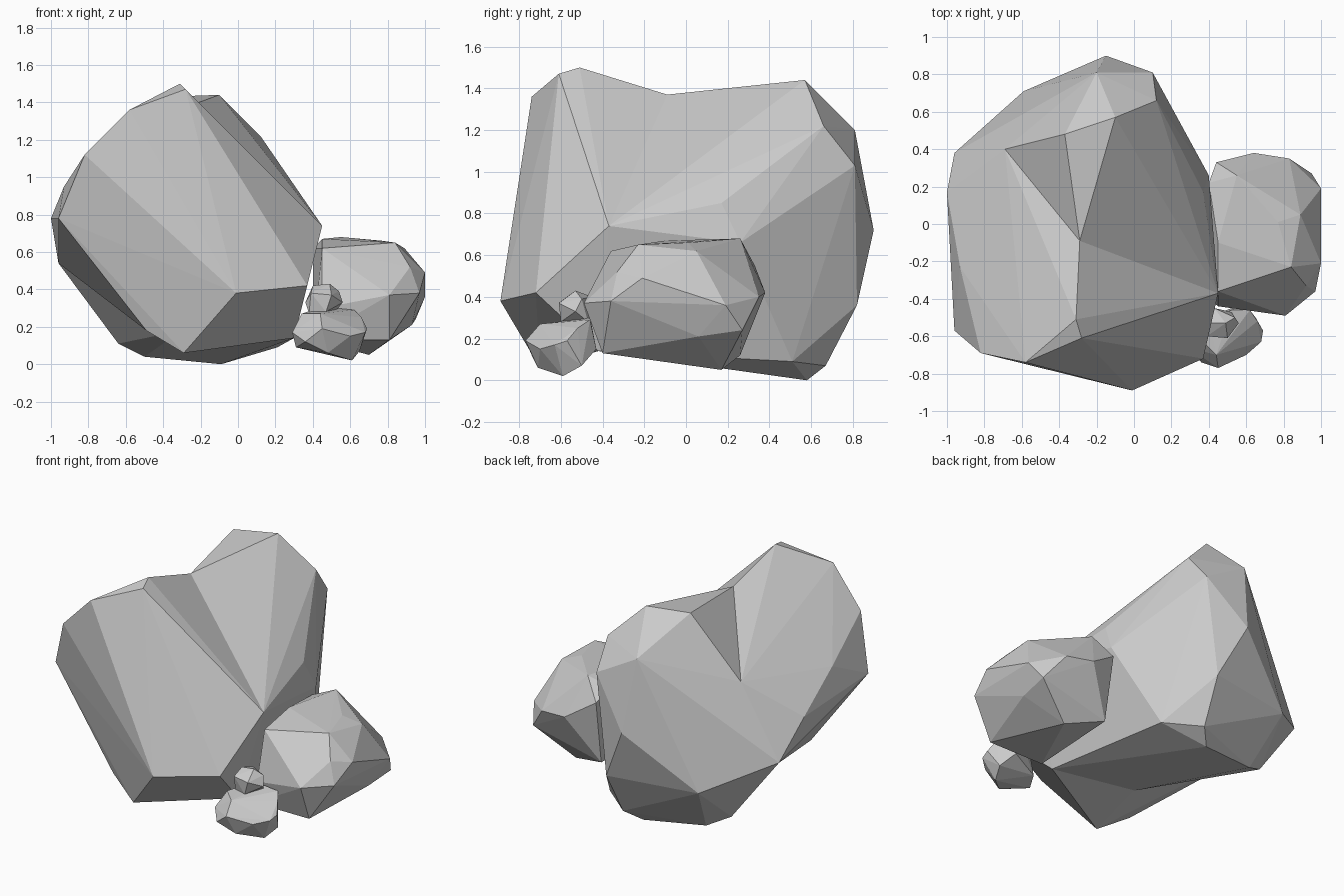
import bpy, bmesh


def rock(name, pts):
    """Flat-faced stone: the convex hull of its corner points."""
    bm = bmesh.new()
    for p in pts:
        bm.verts.new(p)
    res = bmesh.ops.convex_hull(bm, input=bm.verts[:])
    junk = {e for e in res["geom_interior"] + res["geom_unused"]
            if isinstance(e, bmesh.types.BMVert)}
    bmesh.ops.delete(bm, geom=list(junk), context='VERTS')
    bmesh.ops.recalc_face_normals(bm, faces=bm.faces[:])
    me = bpy.data.meshes.new(name)
    bm.to_mesh(me)
    bm.free()
    ob = bpy.data.objects.new(name, me)
    bpy.context.collection.objects.link(ob)
    return ob


def merge(a, b):
    """Boolean union of b into a."""
    m = a.modifiers.new("union", 'BOOLEAN')
    m.operation = 'UNION'
    m.solver = 'EXACT'
    m.object = b
    bpy.context.view_layer.objects.active = a
    bpy.ops.object.modifier_apply(modifier=m.name)
    bpy.data.objects.remove(b)


# boulder: two lobes sharing the top valley and the underside recess
valley = [(.45, -.37, .74), (-.29, -.09, 1.37), (-.69, .40, 1.02),
          (-.30, -.35, .18), (.30, -.42, .14), (-.96, .38, .54)]
front = [(-.01, -.89, .38), (.37, -.72, .42), (-.31, -.51, 1.5), (-.28, -.61, 1.47),
         (-.58, -.74, 1.36), (-.82, -.69, 1.12), (-.96, -.57, .78), (-.93, -.23, .95),
         (-1, .17, .78), (-.29, -.70, .06), (-.49, -.63, .18)]
back = [(.37, .17, .85), (.40, .26, .66), (-.10, .57, 1.44), (-.37, .48, 1.43),
        (.12, .66, 1.22), (.10, .81, 1.03), (-.20, .81, 1.2), (-.15, .90, .72),
        (.02, .82, .36), (-.09, .58, 0), (-.5, .5, .04), (-.64, .43, .11),
        (.21, .51, .09), (0, .67, .07), (-.59, .71, .36)]
boulder = rock("large_boulder", front + valley)
merge(boulder, rock("back_lobe", back + valley))

# medium stone leaning on the right side
rock("medium_stone", [
    (.81, -.49, .37), (.45, -.44, .30), (.45, -.36, .62), (.84, -.23, .65), (.92, -.33, .52),
    (.97, -.36, .38), (1, -.21, .49), (1, .19, .36), (.89, .05, .62), (.77, .01, .66),
    (.55, .26, .68), (.45, -.1, .67), (.40, .22, .62), (.44, .33, .55), (.64, .38, .42),
    (.83, .35, .40), (.95, .27, .24), (.93, .06, .21), (.81, -.40, .13), (.70, .17, .05),
    (.45, .26, .12), (.40, -.40, .13)])

# small stone in front
rock("small_stone", [
    (.29, -.66, .17), (.34, -.60, .27), (.40, -.52, .29), (.44, -.70, .27), (.45, -.77, .19),
    (.36, -.74, .12), (.31, -.62, .09), (.48, -.71, .06), (.38, -.50, .10), (.52, -.46, .30),
    (.62, -.46, .29), (.66, -.52, .25), (.69, -.57, .19), (.68, -.63, .17), (.60, -.70, .15),
    (.61, -.59, .02), (.65, -.50, .07), (.58, -.43, .15)])

# pebble on top
rock("top_pebble", [
    (.36, -.55, .33), (.39, -.60, .38), (.40, -.53, .42), (.49, -.53, .43), (.54, -.50, .39),
    (.56, -.53, .33), (.50, -.61, .37), (.47, -.60, .28), (.38, -.57, .27), (.52, -.47, .28),
    (.42, -.45, .29), (.43, -.45, .40)])
